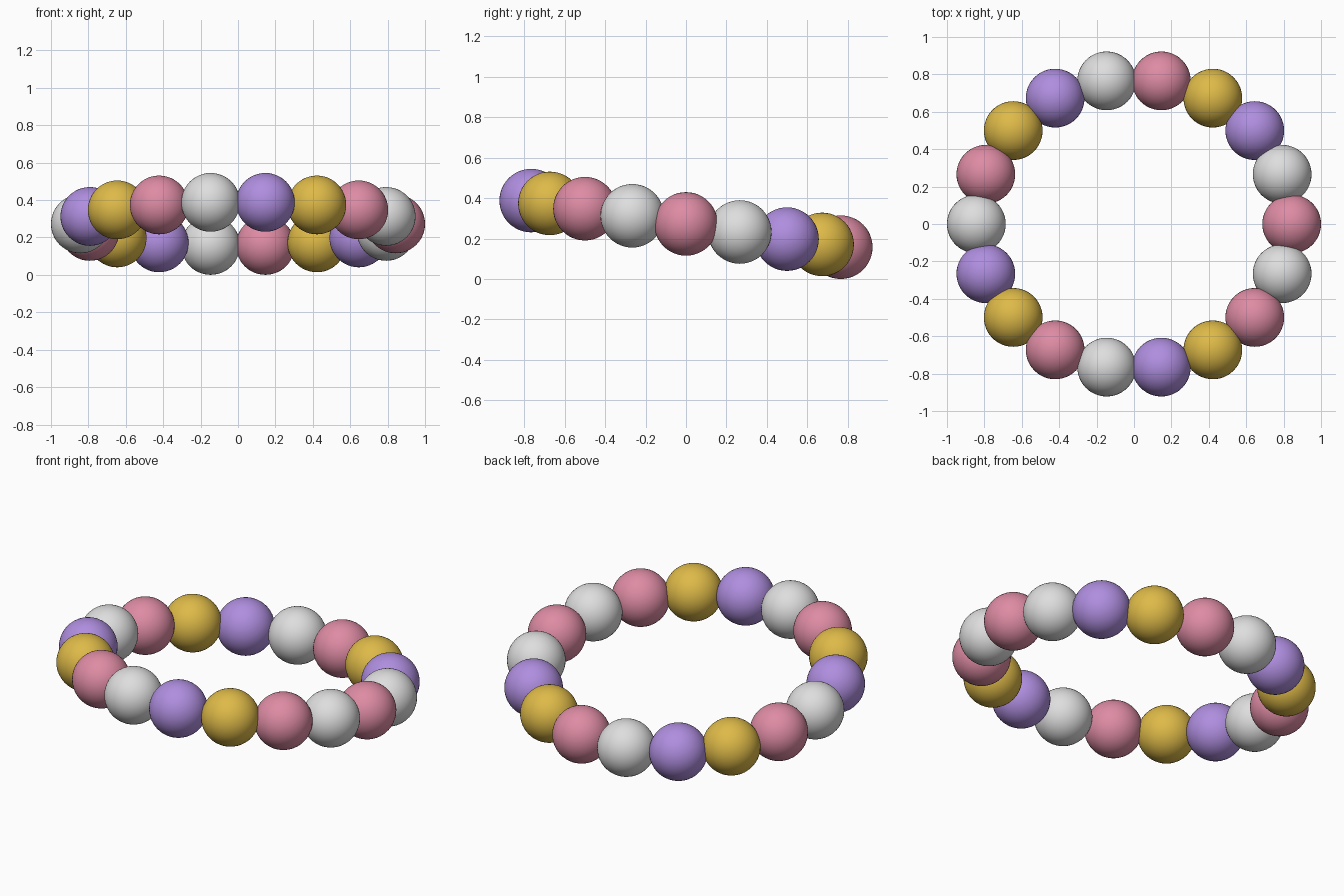
import bpy
from math import cos, sin, tau

cube = bpy.data.objects.get("Cube")
if cube:
    bpy.data.objects.remove(cube, do_unlink=True)


def make_material(name, rgb):
    mat = bpy.data.materials.new(name)
    mat.use_nodes = True
    colour = (*rgb, 1.0)
    mat.diffuse_color = colour
    mat.node_tree.nodes["Principled BSDF"].inputs["Base Color"].default_value = colour
    return mat


# Bead colours in the order they repeat round the ring
COLOURS = [
    ("pink", make_material("pink", (0.73, 0.26, 0.37))),
    ("white", make_material("white", (0.73, 0.73, 0.73))),
    ("purple", make_material("purple", (0.43, 0.27, 0.74))),
    ("gold", make_material("gold", (0.73, 0.49, 0.065))),
]

BEADS = 18
BEAD_RADIUS = 0.157
RADIUS_X, RADIUS_Y = 0.843, 0.777   # slightly oval ring
TILT = 0.117                        # rise of the front, drop of the back
CENTRE_Z = 0.2725

# Ring of overlapping beads, tilted up at the front
for i in range(BEADS):
    angle = tau * i / BEADS
    name, mat = COLOURS[i % len(COLOURS)]
    bpy.ops.mesh.primitive_uv_sphere_add(
        segments=48, ring_count=24, radius=BEAD_RADIUS,
        location=(RADIUS_X * cos(angle), RADIUS_Y * sin(angle),
                  CENTRE_Z - TILT * sin(angle)))
    bead = bpy.context.object
    bead.name = f"{name}_bead_{i + 1}"
    bead.data.materials.append(mat)
    bpy.ops.object.shade_smooth()
